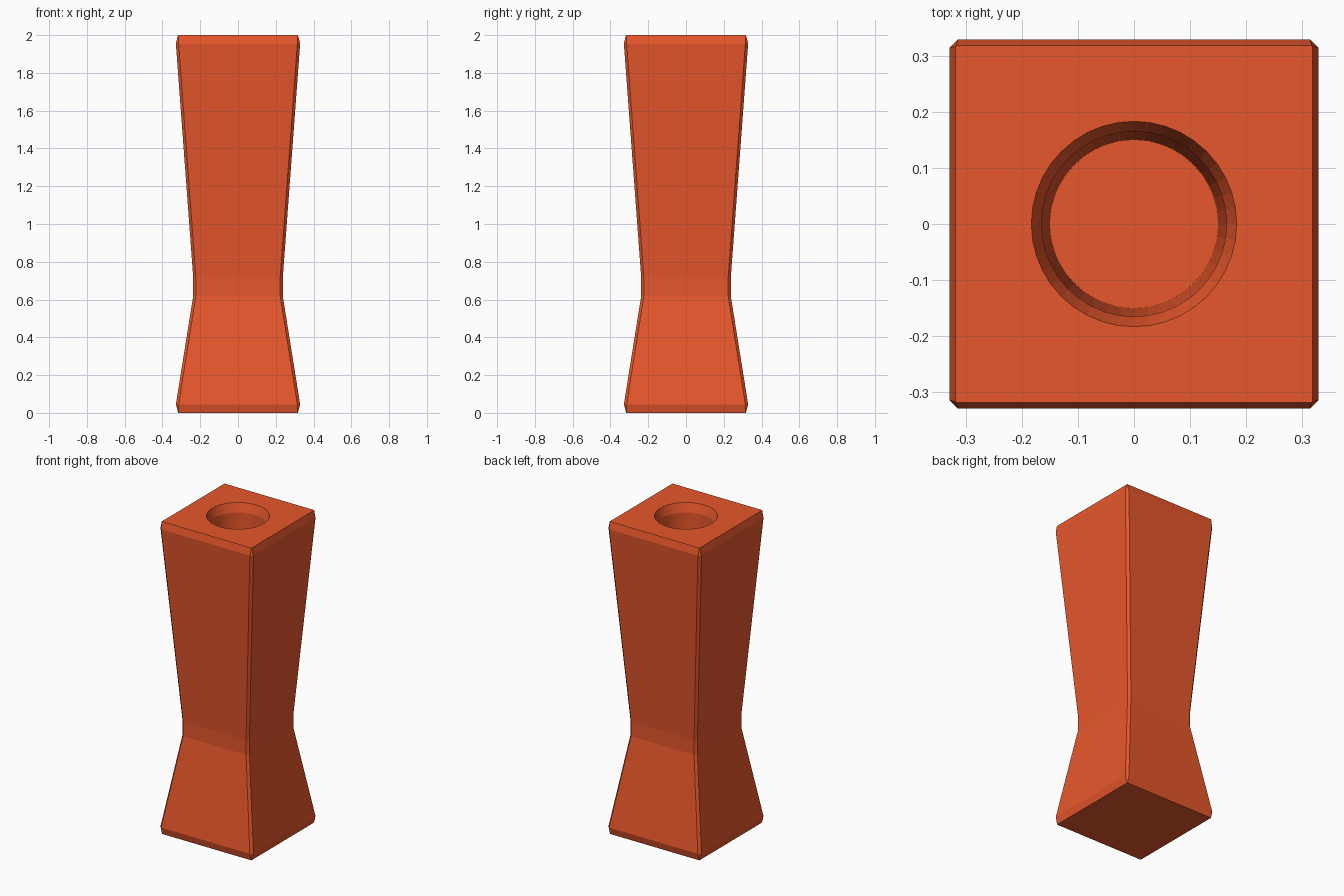
import bpy, bmesh, math

if "Cube" in bpy.data.objects:
    bpy.data.objects.remove(bpy.data.objects["Cube"])


def loft(name, rings):
    """Skin a stack of equal-sized point rings and cap both ends."""
    bm = bmesh.new()
    loops = [[bm.verts.new(p) for p in ring] for ring in rings]
    n = len(loops[0])
    for a, b in zip(loops, loops[1:]):
        for i in range(n):
            j = (i + 1) % n
            bm.faces.new((a[i], a[j], b[j], b[i]))
    bm.faces.new(loops[0][::-1])
    bm.faces.new(loops[-1])
    bmesh.ops.recalc_face_normals(bm, faces=bm.faces)
    mesh = bpy.data.meshes.new(name)
    bm.to_mesh(mesh)
    bm.free()
    obj = bpy.data.objects.new(name, mesh)
    bpy.context.collection.objects.link(obj)
    return obj


def square_ring(z, h, c):
    """Square of half width h with corners cut by c."""
    k = h - c
    return [(x, y, z) for x, y in ((h, -k), (h, k), (k, h), (-k, h),
                                   (-h, k), (-h, -k), (-k, -h), (k, -h))]


def circle_ring(z, r, n=40):
    return [(r * math.cos(2 * math.pi * i / n),
             r * math.sin(2 * math.pi * i / n), z) for i in range(n)]


# Waisted square body: height, half width, corner cut
body = [(0, 0.317, 0.001), (0.045, 0.329, 0.015), (0.62, 0.237, 0.014),
        (0.715, 0.237, 0.014), (1.955, 0.329, 0.015), (2.0, 0.318, 0.001)]
vase = loft("vase_body", [square_ring(*p) for p in body])

# Round opening with a flared rim
bore = [(0.7, 0.15), (1.944, 0.165), (2.0, 0.183), (2.1, 0.215)]
cutter = loft("opening_cutter", [circle_ring(*p) for p in bore])
cutter.hide_render = True

cut = vase.modifiers.new("opening", 'BOOLEAN')
cut.operation = 'DIFFERENCE'
cut.solver = 'EXACT'
cut.object = cutter
bpy.context.view_layer.objects.active = vase
vase.select_set(True)
bpy.ops.object.modifier_apply(modifier=cut.name)
bpy.data.objects.remove(cutter)

# Orange glaze
glaze = bpy.data.materials.new("orange_glaze")
glaze.diffuse_color = (0.80, 0.095, 0.025, 1)
glaze.use_nodes = True
glaze.node_tree.nodes["Principled BSDF"].inputs["Base Color"].default_value = glaze.diffuse_color
vase.data.materials.clear()
vase.data.materials.append(glaze)
